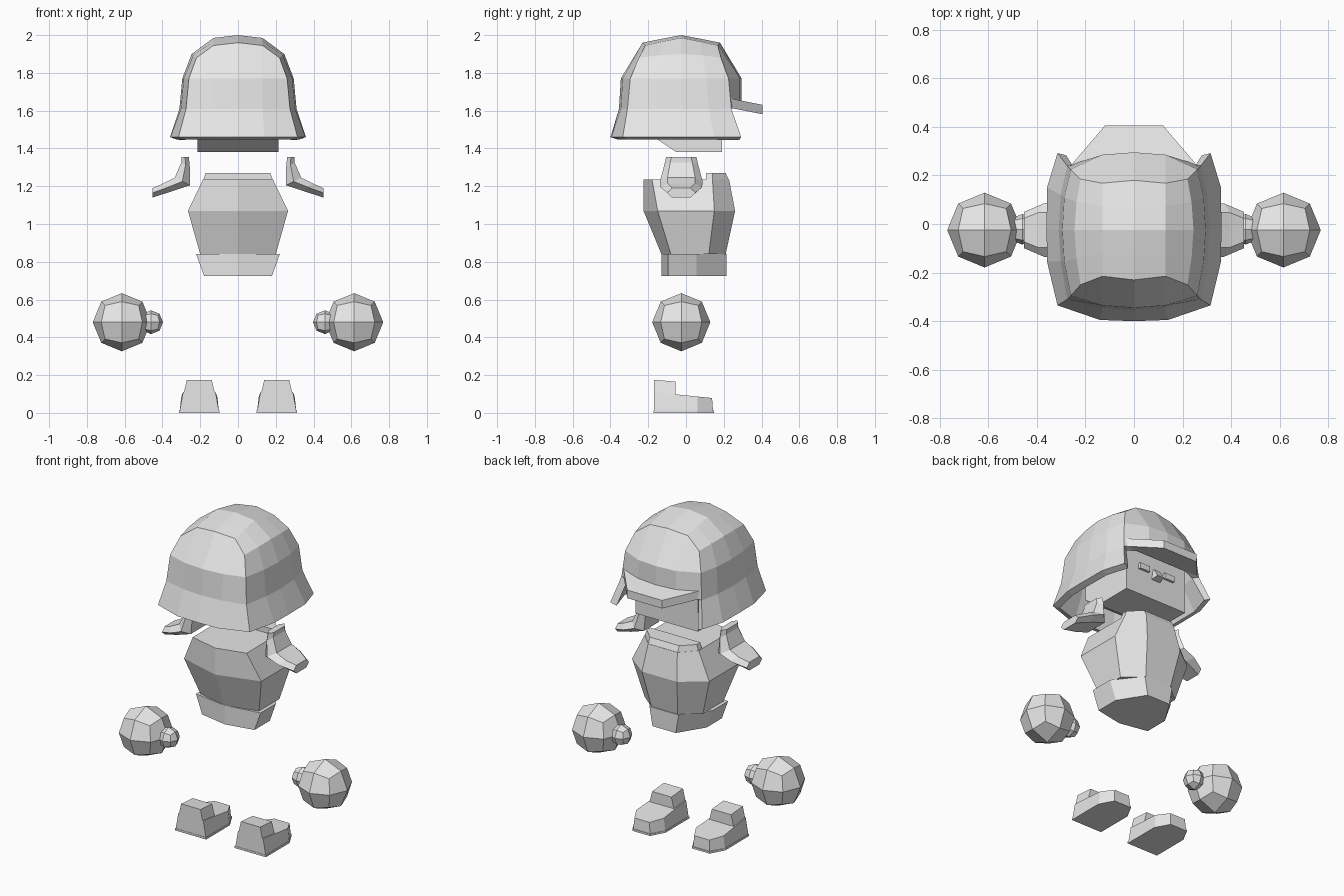
import bpy, bmesh, math
from mathutils import Vector

if "Cube" in bpy.data.objects:
    bpy.data.objects.remove(bpy.data.objects["Cube"], do_unlink=True)

mat = bpy.data.materials.new("light grey")
mat.use_nodes = True
GREY = (0.8, 0.8, 0.8, 1)
mat.diffuse_color = GREY
mat.node_tree.nodes["Principled BSDF"].inputs["Base Color"].default_value = GREY


def make(name, verts, faces):
    """Mesh object from points and faces, normals outward, flat shaded."""
    bm = bmesh.new()
    vs = [bm.verts.new(v) for v in verts]
    for f in faces:
        bm.faces.new([vs[i] for i in f])
    bmesh.ops.recalc_face_normals(bm, faces=bm.faces)
    me = bpy.data.meshes.new(name)
    bm.to_mesh(me)
    bm.free()
    me.materials.append(mat)
    ob = bpy.data.objects.new(name, me)
    bpy.context.collection.objects.link(ob)
    return ob


def loft(name, rings):
    """Skin equal-length rings of points and cap both ends."""
    n = len(rings[0])
    verts = [p for r in rings for p in r]
    faces = [list(range(n)), list(range(len(verts) - n, len(verts)))]
    for k in range(len(rings) - 1):
        for i in range(n):
            j = (i + 1) % n
            faces.append([k * n + i, k * n + j, k * n + n + j, k * n + n + i])
    return make(name, verts, faces)


def ring(half, z, cx=0.0):
    """Closed plan ring from its +x half; z is a number or a function of y."""
    h = z if callable(z) else (lambda y: z)
    pts = half + [(-x, y) for x, y in reversed(half) if x > 0]
    return [(cx + x, y, h(y)) for x, y in pts]


def box(name, x, y, z):
    plan = [(x[0], y[0]), (x[1], y[0]), (x[1], y[1]), (x[0], y[1])]
    return loft(name, [[(a, b, h) for a, b in plan] for h in z])


def quad_ball(name, center, r):
    """Once-subdivided cube pushed out to a sphere."""
    bm = bmesh.new()
    bmesh.ops.create_cube(bm, size=2)
    bmesh.ops.subdivide_edges(bm, edges=bm.edges, cuts=1, use_grid_fill=True)
    for v in bm.verts:
        v.co = v.co.normalized() * r + Vector(center)
    me = bpy.data.meshes.new(name)
    bm.to_mesh(me)
    bm.free()
    me.materials.append(mat)
    bpy.context.collection.objects.link(bpy.data.objects.new(name, me))


# Helmet: arched ribs from crown to rim, run from back (0) to front (4)
ribs = [
    [(0, -.23, 1.96), (.13, -.215, 1.945), (.22, -.25, 1.88),
     (.26, -.295, 1.77), (.275, -.31, 1.61), (.315, -.335, 1.46)],
    [(0, -.13, 1.98), (.13, -.125, 1.965), (.237, -.14, 1.893),
     (.287, -.155, 1.77), (.302, -.155, 1.61), (.358, -.155, 1.46)],
    [(0, -.025, 2.0), (.13, -.025, 1.985), (.245, -.025, 1.9),
     (.295, -.025, 1.77), (.31, -.025, 1.61), (.36, -.02, 1.46)],
    [(0, .08, 1.98), (.13, .075, 1.965), (.237, .09, 1.893),
     (.287, .11, 1.77), (.302, .12, 1.61), (.358, .15, 1.46)],
    [(0, .18, 1.96), (.13, .168, 1.945), (.22, .185, 1.88),
     (.26, .225, 1.77), (.275, .24, 1.61), (.315, .292, 1.46)],
]
back = [(0, -.345, 1.77), (.13, -.335, 1.77), (0, -.355, 1.61), (.13, -.345, 1.61),
        (0, -.40, 1.46), (.14, -.395, 1.46)]
front = [(0, .295, 1.77), (.13, .285, 1.77), (0, .295, 1.63), (.13, .285, 1.63)]
verts = [p for r in ribs for p in r] + back + front
faces = [[6 * i + k, 6 * i + k + 1, 6 * i + k + 7, 6 * i + k + 6]
         for i in range(4) for k in range(5)]
B, F, R = 30, 36, 24
faces += [[0, 1, B + 1, B], [1, 2, 3, B + 1], [B, B + 1, B + 3, B + 2], [B + 1, 3, 4, B + 3],
          [B + 2, B + 3, B + 5, B + 4], [B + 3, 4, 5, B + 5]]
faces += [[R, R + 1, F + 1, F], [R + 1, R + 2, R + 3, F + 1],
          [F, F + 1, F + 3, F + 2], [F + 1, R + 3, R + 4, F + 3]]
helmet = make("helmet", verts, faces)
m = helmet.modifiers.new("mirror", 'MIRROR')
m.use_clip = True
s = helmet.modifiers.new("shell", 'SOLIDIFY')
s.thickness = 0.04
s.offset = -1

# Visor: sloping plate tapering forward
visor = [(.265, .235), (.12, .405)]
loft("visor", [ring(visor, lambda y: 1.665 - (y - .235) * .2),
               ring(visor, lambda y: 1.615 - (y - .235) * .2)])

# Head with the chin sloping up to the back, and the face
prof = [(-.05, 1.38), (.19, 1.38), (.19, 1.75), (-.17, 1.75), (-.17, 1.46)]
loft("head", [[(x, y, z) for y, z in prof] for x in (-.215, .215)])
for side, sx in (("left", 1), ("right", -1)):
    box(side + "_eye", (sx * .09 - .035, sx * .09 + .035), (.18, .205), (1.54, 1.575))
loft("nose", [[(-.02, .185, 1.57), (.02, .185, 1.57), (.02, .2, 1.57), (-.02, .2, 1.57)],
              [(-.03, .185, 1.505), (.03, .185, 1.505), (.025, .235, 1.515), (-.025, .235, 1.515)]])

# Torso, raised collar and belt
loft("torso", [
    ring([(0, -.13), (.2, -.08), (.2, .12), (.09, .21)], .84),
    ring([(0, -.225), (.265, -.15), (.265, .15), (.12, .26)], 1.07),
    ring([(0, -.225), (.185, -.18), (.185, .14), (.1, .228)], 1.235)])
loft("collar", [ring([(.185, .105), (.185, .14), (.1, .228)], 1.23),
                ring([(.172, .105), (.172, .14), (.1, .21)], 1.27)])
loft("belt", [
    ring([(0, -.13), (.18, -.095), (.18, .055), (.08, .215)], .725),
    ring([(0, -.13), (.222, -.095), (.222, .055), (.1, .215)], .842)])


def arm_section(sx, outer, inner, wide):
    """Six-sided cross-section: narrow outside and inside, wide in the middle."""
    mid = ((outer[0] + inner[0]) / 2, (outer[1] + inner[1]) / 2)
    spots = [(outer, .65), (mid, 1), (inner, .65), (inner, -.65), (mid, -1), (outer, -.65)]
    return [(sx * p[0], -.025 + wide * k, p[1]) for p, k in spots]


for side, sx in (("left", 1), ("right", -1)):
    # Bent upper arm
    loft(side + "_arm", [
        arm_section(sx, (.30, 1.355), (.26, 1.355), .08),
        arm_section(sx, (.30, 1.325), (.255, 1.30), .09),
        arm_section(sx, (.335, 1.245), (.255, 1.205), .113),
        arm_section(sx, (.395, 1.215), (.345, 1.175), .11),
        arm_section(sx, (.452, 1.19), (.452, 1.14), .075)])
    # Hand and thumb
    quad_ball(side + "_hand", (sx * .615, -.025, .48), .154)
    quad_ball(side + "_thumb", (sx * .46, -.022, .48), .063)
    # Boot: sole, shoe and heel block
    cx = sx * .205
    sole = [(.107, -.172), (.107, .06), (.06, .147)]
    loft(side + "_sole", [ring(sole, 0, cx), ring(sole, .012, cx)])
    loft(side + "_shoe", [
        ring([(.104, -.17), (.104, .06), (.057, .143)], .01, cx),
        ring([(.086, -.17), (.095, .06), (.052, .138)], lambda y: .098 - (y + .055) * .1, cx)])
    loft(side + "_boot_top", [
        ring([(.088, -.17), (.088, -.055)], .08, cx),
        ring([(.066, -.17), (.066, -.055)], lambda y: .175 - (y + .17) * .08, cx)])
